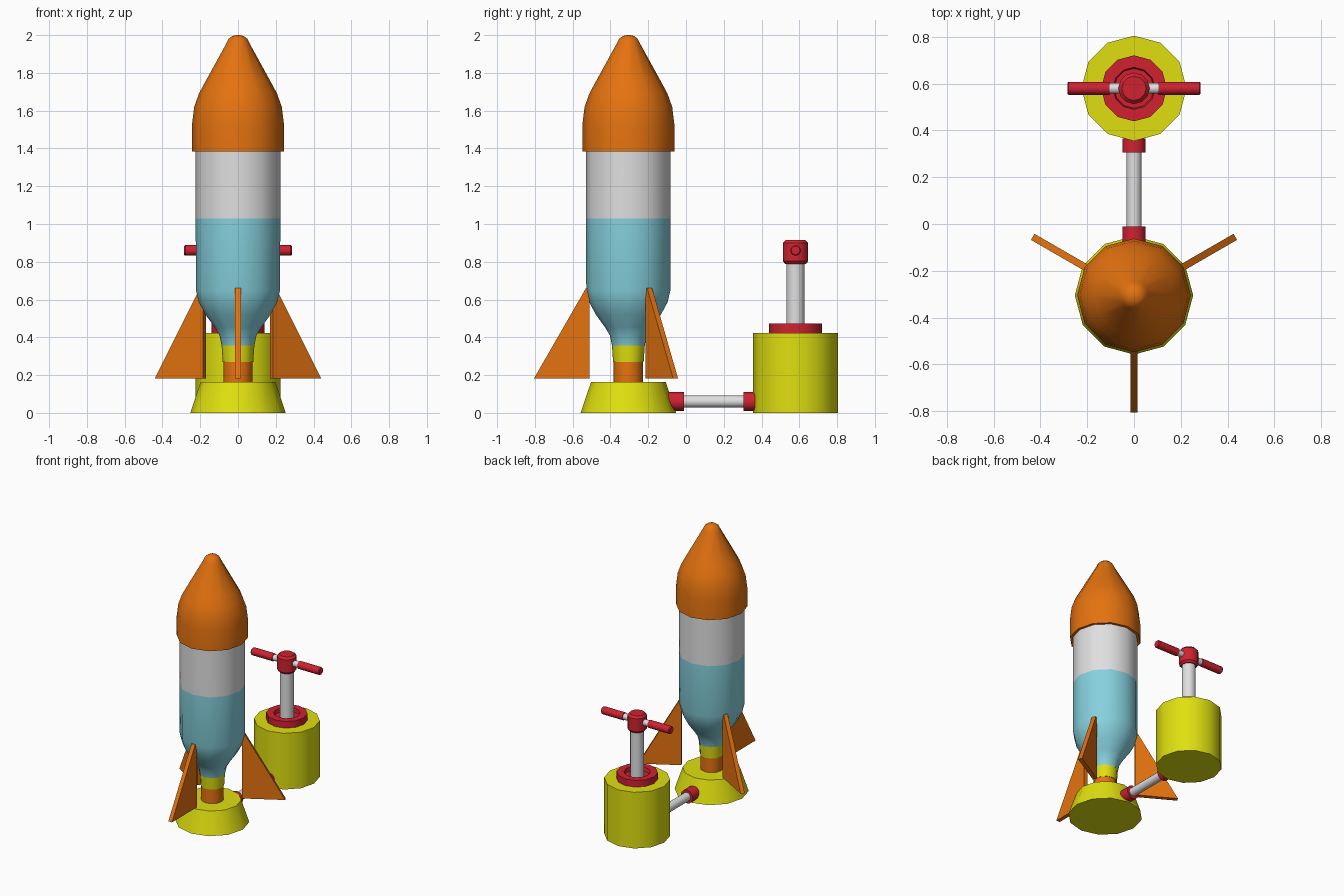
import bpy, bmesh, math
from mathutils import Matrix, Vector

if "Cube" in bpy.data.objects:
    bpy.data.objects.remove(bpy.data.objects["Cube"])

def material(name, rgb):
    m = bpy.data.materials.new(name)
    m.diffuse_color = (*rgb, 1)
    m.use_nodes = True
    m.node_tree.nodes["Principled BSDF"].inputs["Base Color"].default_value = m.diffuse_color
    return m

ORANGE = material("orange", (0.78, 0.17, 0.005))
YELLOW = material("yellow", (0.74, 0.74, 0.005))
RED = material("red", (0.63, 0.016, 0.03))
WHITE = material("light grey", (0.74, 0.74, 0.74))
BLUE = material("water blue", (0.24, 0.64, 0.73))

RY, PY = -0.305, 0.58   # rocket and pump axes (y)

def finish(bm, name, mats, rule=None):
    bmesh.ops.recalc_face_normals(bm, faces=bm.faces)
    if rule:
        for f in bm.faces:
            f.material_index = rule(f.calc_center_median())
    me = bpy.data.meshes.new(name)
    bm.to_mesh(me)
    bm.free()
    for m in mats:
        me.materials.append(m)
    ob = bpy.data.objects.new(name, me)
    bpy.context.collection.objects.link(ob)
    bpy.ops.object.select_all(action='DESELECT')
    ob.select_set(True)
    bpy.context.view_layer.objects.active = ob
    bpy.ops.object.shade_smooth_by_angle(angle=math.radians(38))
    return ob

def lathe(name, profile, mats, origin=(0, 0, 0), axis=(0, 0, 1), rule=None, n=12):
    """Turn (radius, height) points around an axis, closing both ends."""
    bm = bmesh.new()
    rings = [[bm.verts.new((r * math.cos(2 * math.pi * i / n),
                            r * math.sin(2 * math.pi * i / n), h))
              for i in range(n)] for r, h in profile]
    for a, b in zip(rings, rings[1:]):
        for i in range(n):
            j = (i + 1) % n
            bm.faces.new((a[i], a[j], b[j], b[i]))
    bm.faces.new(rings[0])
    bm.faces.new(rings[-1])
    rot = Vector((0, 0, 1)).rotation_difference(Vector(axis)).to_matrix().to_4x4()
    bm.transform(Matrix.Translation(origin) @ rot)
    return finish(bm, name, mats, rule)

def rod(name, r, a, b, mat, origin, axis=(0, 0, 1)):
    return lathe(name, [(r, a), (r, b)], [mat], origin, axis)

# Rocket
R = (0, RY, 0)
lathe("launch_base", [(0.253, 0), (0.198, 0.163)], [YELLOW], R)
rod("nozzle", 0.078, 0.15, 0.27, ORANGE, R)
lathe("bottle_neck", [(0.081, 0.27), (0.087, 0.36)], [YELLOW], R)
lathe("bottle", [(0.087, 0.358), (0.098, 0.41), (0.125, 0.455), (0.172, 0.52),
                 (0.207, 0.585), (0.223, 0.65), (0.224, 1.03), (0.224, 1.4)],
      [BLUE, WHITE], R, rule=lambda c: int(c.z > 1.03))
lathe("nose_cone", [(0.243, 1.385), (0.243, 1.53), (0.232, 1.62), (0.207, 1.69),
                    (0.172, 1.755), (0.062, 1.955), (0.05, 1.98), (0.03, 1.995),
                    (0.01, 2.0)], [ORANGE], R)

# Three fins
for k, deg in enumerate((-90, 30, 150)):
    bm = bmesh.new()
    outline = [(0.205, 0.182), (0.5, 0.182), (0.225, 0.66), (0.205, 0.66)]
    f = bm.faces.new([bm.verts.new((r, -0.015, z)) for r, z in outline])
    ext = bmesh.ops.extrude_face_region(bm, geom=[f])
    bmesh.ops.translate(bm, vec=(0, 0.03, 0),
                        verts=[v for v in ext["geom"] if isinstance(v, bmesh.types.BMVert)])
    bm.transform(Matrix.Translation(R) @ Matrix.Rotation(math.radians(deg), 4, 'Z'))
    finish(bm, f"fin_{k + 1}", [ORANGE])

# Hose with collars
H, Y = (0, 0, 0.06), (0, 1, 0)
rod("hose", 0.032, -0.05, 0.33, WHITE, H, Y)
rod("hose_collar_rocket", 0.05, -0.093, -0.01, RED, H, Y)
rod("hose_collar_pump", 0.05, 0.305, 0.365, RED, H, Y)

# Pump
P = (0, PY, 0)
rod("pump_tank", 0.225, 0, 0.422, YELLOW, P)
lathe("pump_lid", [(0.141, 0.415), (0.141, 0.472), (0.09, 0.472), (0.085, 0.445)], [RED], P)
rod("pump_rod", 0.048, 0.43, 0.81, WHITE, P)
lathe("handle_hub", [(0.054, 0.788), (0.067, 0.803), (0.067, 0.9), (0.052, 0.916)], [RED], P)
for side, s in (("left", -1), ("right", 1)):
    o = (0, PY, 0.86)
    rod(f"handle_bar_{side}", 0.023, 0.03, 0.12, WHITE, o, (s, 0, 0))
    lathe(f"handle_grip_{side}", [(0.028, 0.105), (0.028, 0.279), (0.023, 0.285)],
          [RED], o, (s, 0, 0.0))
